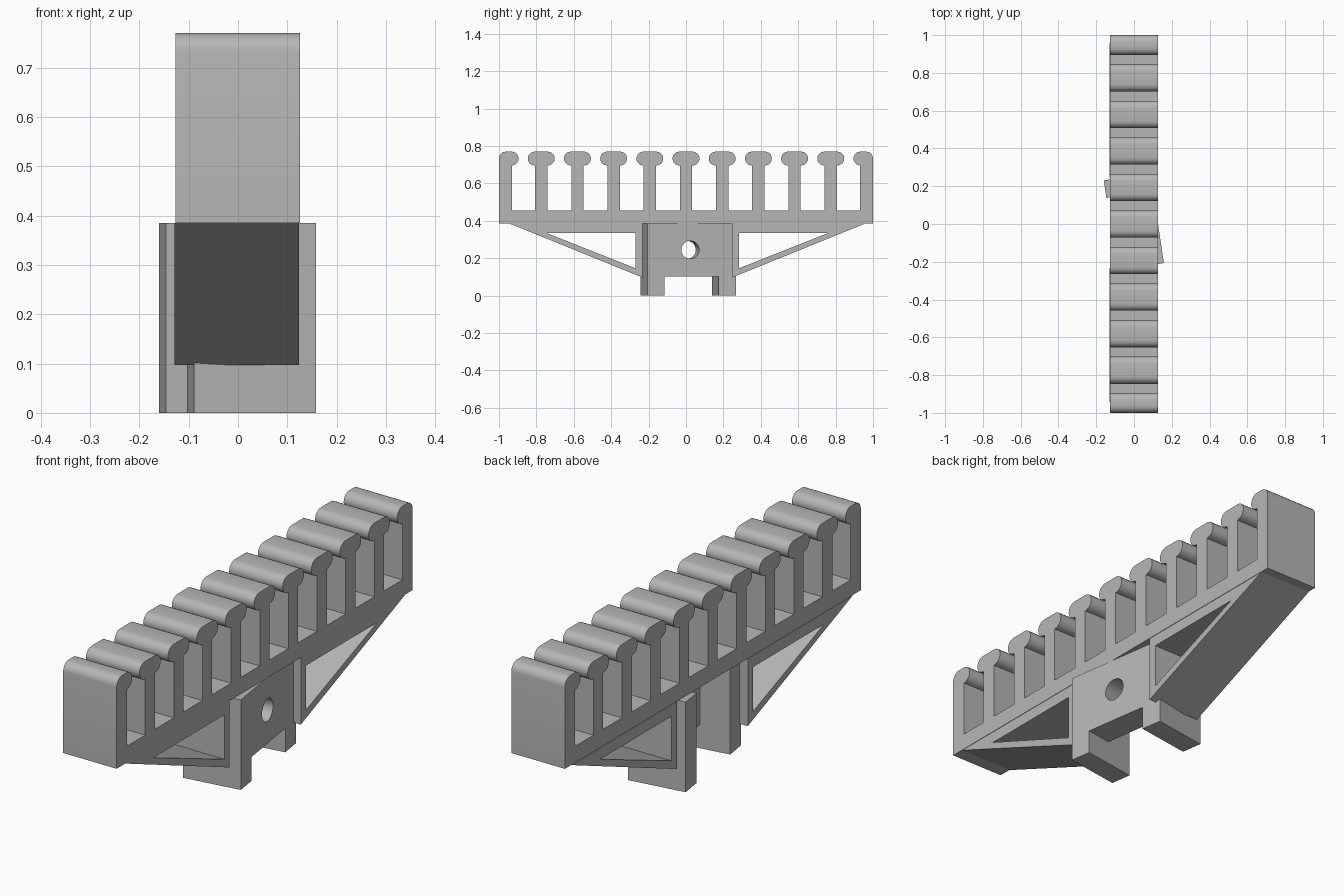
import bpy, bmesh
from math import sin, cos, pi, radians
from mathutils import Matrix

cube = bpy.data.objects.get("Cube")
if cube:
    bpy.data.objects.remove(cube, do_unlink=True)

grey = bpy.data.materials.new("plain grey")
grey.use_nodes = True
colour = (0.47, 0.47, 0.47, 1)
grey.diffuse_color = colour
grey.node_tree.nodes["Principled BSDF"].inputs["Base Color"].default_value = colour


def prism(name, outline, low, high, axis="x"):
    """Extrude an outline: (y, z) pairs along x, or (x, y) pairs along z."""
    bm = bmesh.new()
    place = (lambda a, b: (low, a, b)) if axis == "x" else (lambda a, b: (a, b, low))
    face = bm.faces.new([bm.verts.new(place(a, b)) for a, b in outline])
    grown = bmesh.ops.extrude_face_region(bm, geom=[face])
    step = (high - low, 0, 0) if axis == "x" else (0, 0, high - low)
    bmesh.ops.translate(bm, vec=step,
                        verts=[v for v in grown["geom"] if isinstance(v, bmesh.types.BMVert)])
    bmesh.ops.recalc_face_normals(bm, faces=bm.faces)
    mesh = bpy.data.meshes.new(name)
    bm.to_mesh(mesh)
    bm.free()
    mesh.materials.append(grey)
    obj = bpy.data.objects.new(name, mesh)
    bpy.context.collection.objects.link(obj)
    return obj


def activate(obj):
    bpy.ops.object.select_all(action="DESELECT")
    obj.select_set(True)
    bpy.context.view_layer.objects.active = obj


def cut(obj, cutter):
    cutter.hide_render = True
    mod = obj.modifiers.new("cut", "BOOLEAN")
    mod.operation, mod.solver, mod.object = "DIFFERENCE", "EXACT", cutter
    activate(obj)
    bpy.ops.object.modifier_apply(modifier=mod.name)
    bpy.data.objects.remove(cutter, do_unlink=True)


def arc(y, z, r, start, end, steps=10):
    return [(y + r * cos(radians(start + (end - start) * i / steps)),
             z + r * sin(radians(start + (end - start) * i / steps)))
            for i in range(steps + 1)]


# Slotted rack: a bar with round-headed teeth
BASE, FLOOR, TOP, R = 0.385, 0.455, 0.77, 0.037
PITCH, STEM, HEAD = 0.1935, 0.033, 0.072
neck, mid = TOP - 2 * R, TOP - R
end_post = [(-1, BASE)] + arc(-1 + R, mid, R, 180, 90, 5) \
    + arc(-0.895 - R, mid, R, 90, -90) + [(-0.931, neck), (-0.931, FLOOR)]
outline = list(end_post)
for i in range(-4, 5):
    c = i * PITCH
    outline += [(c - STEM, FLOOR), (c - STEM, neck)]
    outline += arc(c - HEAD + R, mid, R, 270, 90) + arc(c + HEAD - R, mid, R, 90, -90)
    outline += [(c + STEM, neck), (c + STEM, FLOOR)]
outline += [(-y, z) for y, z in reversed(end_post)]
rack = prism("slotted_rack", outline, -0.127, 0.126)

# Triangular braces under the rack, each with a triangular window
MIDDLE = 0.007
braces = []
for name, side in (("front_brace", -1), ("back_brace", 1)):
    def spot(points):
        return [(MIDDLE + side * d, z) for d, z in points]
    brace = prism(name, spot([(0.95, BASE), (0.24, BASE), (0.24, 0.097)]), -0.129, 0.124)
    cut(brace, prism("window_cutter",
                     spot([(0.756, 0.336), (0.276, 0.336), (0.276, 0.146)]), -0.3, 0.3))
    braces.append(brace)

# Turned channel bracket: a web with two legs, open towards -x
L, W, T, WEB = 0.25, 0.48, 0.094, 0.12
x0, x1, y0, y1 = -L / 2, L / 2, -W / 2, W / 2
bracket = prism("channel_bracket",
                [(x0, y0), (x1, y0), (x1, y1), (x0, y1), (x0, y1 - T),
                 (x1 - WEB, y1 - T), (x1 - WEB, y0 + T), (x0, y0 + T)],
                0, BASE, "z")
inner = W / 2 - T
cut(bracket, prism("notch_cutter", [(-inner, -0.1), (inner, -0.1), (inner, 0.102),
                                    (-inner, 0.102)], -0.3, 0.3))
cut(bracket, prism("hole_cutter", arc(-0.008, 0.245, 0.048, 0, 360, 32)[:-1], -0.3, 0.3))
bracket.data.transform(Matrix.Translation((-0.001, 0.012, 0)) @ Matrix.Rotation(radians(8.5), 4, "Z"))

for obj in [rack, bracket] + braces:
    activate(obj)
    bpy.ops.object.shade_smooth_by_angle(angle=radians(30))
